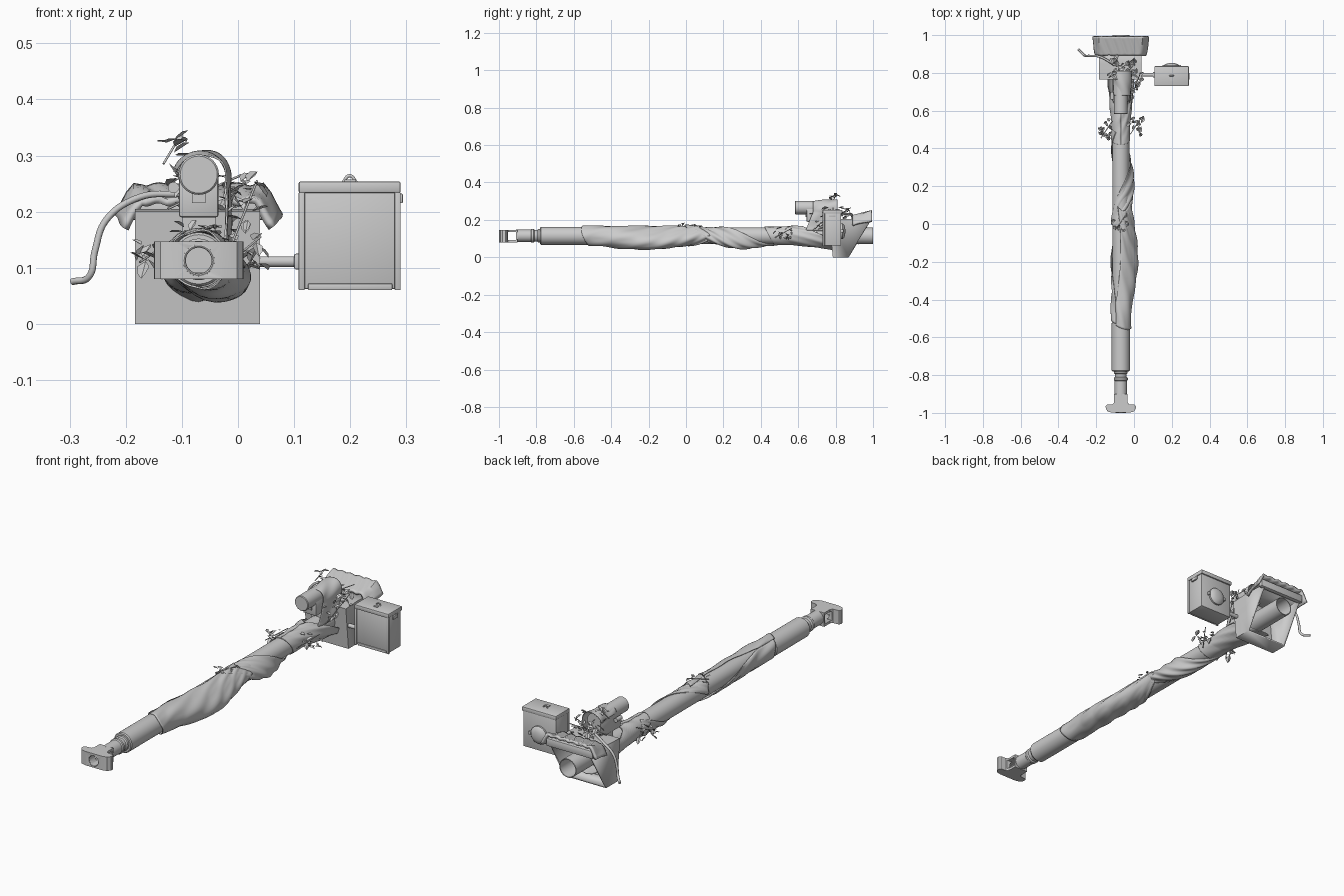
import bpy, bmesh, random
from math import sin, cos, pi, radians
from mathutils import Vector, Matrix

random.seed(4)
if "Cube" in bpy.data.objects:
    bpy.data.objects.remove(bpy.data.objects["Cube"])

CX, CZ = -0.07, 0.115  # barrel axis
grey = bpy.data.materials.new("plain grey")
grey.use_nodes = True
grey.diffuse_color = (0.6, 0.6, 0.6, 1)
grey.node_tree.nodes["Principled BSDF"].inputs["Base Color"].default_value = (0.6, 0.6, 0.6, 1)


def make(name, bm, smooth=35):
    bmesh.ops.recalc_face_normals(bm, faces=bm.faces)
    mesh = bpy.data.meshes.new(name)
    bm.to_mesh(mesh)
    bm.free()
    ob = bpy.data.objects.new(name, mesh)
    bpy.context.collection.objects.link(ob)
    mesh.materials.append(grey)
    if smooth:
        bpy.ops.object.select_all(action='DESELECT')
        ob.select_set(True)
        bpy.context.view_layer.objects.active = ob
        bpy.ops.object.shade_smooth_by_angle(angle=radians(smooth))
    return ob


def turned(name, profile, x=CX, z=CZ, sides=32):
    """Revolve (y, radius) pairs round an axis along y."""
    bm = bmesh.new()
    rings = [[bm.verts.new((x + r * cos(2 * pi * i / sides), y, z + r * sin(2 * pi * i / sides)))
              for i in range(sides)] for y, r in profile]
    for a, b in zip(rings, rings[1:]):
        for i in range(sides):
            j = (i + 1) % sides
            bm.faces.new((a[i], a[j], b[j], b[i]))
    bm.faces.new(rings[0])
    bm.faces.new(rings[-1])
    return make(name, bm)


def box(name, lo, hi, bevel=0.0):
    lo, hi = Vector(lo), Vector(hi)
    bm = bmesh.new()
    bmesh.ops.create_cube(bm, size=1, matrix=Matrix.Translation((lo + hi) / 2) @ Matrix.Diagonal((*(hi - lo), 1)))
    if bevel:
        bmesh.ops.bevel(bm, geom=bm.edges[:], offset=bevel, segments=2, affect='EDGES', profile=0.5)
    return make(name, bm)


def prism(name, points, direction, open_side=None):
    bm = bmesh.new()
    face = bm.faces.new([bm.verts.new(p) for p in points])
    new = bmesh.ops.extrude_face_region(bm, geom=[face])["geom"]
    bmesh.ops.translate(bm, verts=[v for v in new if isinstance(v, bmesh.types.BMVert)], vec=direction)
    if open_side:
        bmesh.ops.recalc_face_normals(bm, faces=bm.faces)
        best = max(bm.faces, key=lambda f: f.normal.dot(Vector(open_side)))
        bmesh.ops.delete(bm, geom=[best], context='FACES_ONLY')
    return make(name, bm)


def cut(ob, cutter):
    mod = ob.modifiers.new("cut", 'BOOLEAN')
    mod.object, mod.solver = cutter, 'EXACT'
    cutter.hide_render = True
    cutter.hide_set(True)


def pipe(name, points, radius, cyclic=False):
    curve = bpy.data.curves.new(name, 'CURVE')
    curve.dimensions, curve.bevel_depth, curve.bevel_resolution = '3D', radius, 3
    curve.use_fill_caps = True
    sp = curve.splines.new('BEZIER')
    sp.bezier_points.add(len(points) - 1)
    sp.use_cyclic_u = cyclic
    for p, co in zip(sp.bezier_points, points):
        p.co = co
        p.handle_left_type = p.handle_right_type = 'AUTO'
    ob = bpy.data.objects.new(name, curve)
    bpy.context.collection.objects.link(ob)
    curve.materials.append(grey)
    return ob


def cloth(name, shape, rows=60, cols=36):
    """Loft a thin sheet; shape(u along, v across) gives a point."""
    bm = bmesh.new()
    g = [[bm.verts.new(shape(i / rows, j / cols)) for j in range(cols + 1)] for i in range(rows + 1)]
    for i in range(rows):
        for j in range(cols):
            bm.faces.new((g[i][j], g[i + 1][j], g[i + 1][j + 1], g[i][j + 1]))
    ob = make(name, bm, 50)
    mod = ob.modifiers.new("thickness", 'SOLIDIFY')
    mod.thickness, mod.offset = 0.003, 1
    return ob


def around(angle, radius, y, x=CX, z=CZ):
    a = radians(angle)
    return (x + radius * cos(a), y, z + radius * sin(a))


# Barrel, front sleeve and stepped neck
turned("barrel", [(-0.55, 0.04), (-0.5, 0.045), (1.0, 0.045), (1.0, 0.041), (0.9, 0.041)])
turned("front_sleeve", [(-0.78, 0.044), (-0.775, 0.048), (-0.525, 0.048), (-0.52, 0.044)])
turned("neck", [(-0.91, 0.033), (-0.83, 0.033), (-0.825, 0.037), (-0.815, 0.037), (-0.81, 0.031),
                (-0.795, 0.031), (-0.79, 0.036), (-0.77, 0.036)])

# Muzzle brake with winged front, side ports and bore
half = [(0.036, -0.9), (0.036, -0.945), (0.045, -0.955), (0.074, -0.957), (0.08, -0.965),
        (0.079, -0.98), (0.068, -0.993), (0.045, -0.999)]
outline = [(CX + x, y, 0.08) for x, y in half] + [(CX - x, y, 0.08) for x, y in reversed(half)]
muzzle = prism("muzzle_brake", outline, (0, 0, 0.067))
cut(muzzle, box("port_cutter", (-0.2, -0.952, 0.092), (0.1, -0.908, 0.136)))
cut(muzzle, turned("bore_cutter", [(-1.1, 0.025), (-0.93, 0.025)], z=0.113))
bev = muzzle.modifiers.new("soft_edges", 'BEVEL')
bev.width, bev.segments = 0.004, 2
bpy.ops.mesh.primitive_torus_add(location=(CX, -0.997, 0.113), rotation=(pi / 2, 0, 0), major_radius=0.026,
                                 minor_radius=0.003, major_segments=32, minor_segments=8)
ring = bpy.context.object
ring.name = "muzzle_ring"
ring.data.materials.append(grey)

# Hollow rear shroud with flared rim
side = [(-0.184, 0.785, 0), (-0.184, 0.87, 0), (-0.184, 0.985, 0.2), (-0.184, 0.85, 0.205), (-0.184, 0.765, 0.2)]
shroud = prism("rear_shroud", side, (0.223, 0, 0), open_side=(0, 0.87, -0.5))
mod = shroud.modifiers.new("walls", 'SOLIDIFY')
mod.thickness, mod.offset = 0.012, -1


# Padded cover over the shroud
def cover(u, v):
    t = 2 * v - 1
    drop = 0.045 * max(0, abs(t) - 0.8) / 0.2
    return (CX + t * (0.125 + 0.015 * u ** 0.5), 0.895 + 0.1 * u,
            0.212 + 0.026 * u - drop + 0.003 * sin(19 * t + 5 * u))


pad = cloth("shroud_cover", cover, 10, 40)
pad.modifiers["thickness"].thickness = 0.012
box("cover_rear_lip", (-0.195, 0.965, 0.185), (0.055, 0.99, 0.225), 0.008)

# Sight tube, mount and fittings
turned("sight_tube", [(0.582, 0.033), (0.585, 0.036), (0.8, 0.036)], z=0.266)
box("sight_block", (-0.105, 0.645, 0.19), (-0.035, 0.8, 0.262), 0.004)
box("sight_plate", (-0.082, 0.64, 0.215), (-0.058, 0.65, 0.232))
box("sight_foot", (-0.1, 0.7, 0.145), (-0.04, 0.82, 0.2))
turned("sight_knob", [(0.66, 0.01), (0.70, 0.01)], x=-0.115, z=0.243, sides=16)
pipe("cable", [(-0.1, 0.84, 0.232), (-0.18, 0.885, 0.224), (-0.235, 0.89, 0.185), (-0.255, 0.89, 0.13),
               (-0.265, 0.895, 0.085), (-0.295, 0.925, 0.075)], 0.006)

# Side case on its arm
arm = pipe("case_arm", [(-0.05, 0.79, 0.111), (0.11, 0.79, 0.111)], 0.01)
box("arm_collar", (0.1, 0.775, 0.097), (0.112, 0.805, 0.125), 0.003)
box("case_body", (0.112, 0.737, 0.062), (0.286, 0.83, 0.235), 0.003)
box("case_lid", (0.108, 0.73, 0.233), (0.29, 0.836, 0.254), 0.004)
for x in (0.108, 0.279):
    box("case_corner_post", (x, 0.731, 0.06), (x + 0.011, 0.742, 0.235), 0.002)
box("case_bottom_rail", (0.125, 0.733, 0.06), (0.275, 0.74, 0.072), 0.002)
box("case_latch", (0.286, 0.765, 0.215), (0.294, 0.8, 0.232), 0.002)
box("case_front_clip", (0.19, 0.76, 0.253), (0.21, 0.775, 0.257))
pipe("case_handle", [(0.187, 0.785, 0.252), (0.199, 0.785, 0.264), (0.211, 0.785, 0.252)], 0.003)
turned("case_dome", [(0.828, 0.042), (0.838, 0.042), (0.846, 0.034), (0.851, 0.018), (0.852, 0.004)],
       x=0.199, z=0.14)
for x in (0.15, 0.24):
    box("dome_tab", (x, 0.828, 0.132), (x + 0.01, 0.842, 0.148), 0.002)


# Cloth wound round the barrel
def front_wrap(u, v):
    y = -0.53 + 0.63 * u
    open_part = max(0, u - 0.2) / 0.8
    a = -60 + 90 * open_part ** 2 + (v - 0.5) * (360 - 205 * open_part)
    sag = sin(pi * min(1, u * 0.95)) ** 2 * sin(pi * v) ** 2
    fold = 0.004 * sin(14 * v + 9 * u) * sin(pi * v) + 0.0025 * sin(31 * v - 22 * u)
    x, y, z = around(a, 0.05 + max(-0.002, fold), y)
    return (x + 0.042 * sag, y + 0.03 * sin(6 * v), z - 0.026 * sag)


def middle_wrap(u, v):
    a = 120 - 300 * u + (v - 0.5) * (150 - 30 * u)
    sag = sin(pi * u) ** 2 * sin(pi * v)
    x, y, z = around(a, 0.05 + 0.003 * sin(22 * v + 8 * u), -0.02 + 0.53 * u + 0.05 * (v - 0.5))
    return (x + 0.022 * sag, y, z - 0.026 * sag)


def rear_wrap(u, v):
    a = 90 + 360 * v
    grow = 0.024 * max(0, u - 0.25) * (1 - 0.8 * sin(radians(a)))
    fold = 0.004 * u * sin(6 * radians(a) + 14 * u)
    low = 0.5 - 0.5 * sin(radians(a))
    return around(a, 0.049 + grow + max(-0.001, fold), 0.42 + (0.19 + 0.2 * low) * u + 0.05 * low)


cloth("front_wrap", front_wrap)
cloth("middle_wrap", middle_wrap)
cloth("rear_wrap", rear_wrap)


# Cloth thrown over the sight
def sight_drape(u, v):
    a = 165 - 185 * min(1, v / 0.7)
    hang = max(0, v - 0.7) / 0.3
    x, y, z = around(a, 0.042 + 0.008 * u + 0.002 * sin(17 * v + 7 * u), 0.68 + 0.13 * u, -0.063, 0.258)
    return (x + 0.004 * sin(9 * u) * hang, y - 0.04 * hang, z - 0.1 * hang)


cloth("sight_drape", sight_drape, 20, 40)


# Sprigs of leaves
def sprig(name, centre, spread, count, size):
    bm = bmesh.new()
    for _ in range(count):
        d = Vector([random.uniform(-1, 1) for _ in range(3)])
        base = Vector(centre) + Vector([d[i] * spread[i] for i in range(3)])
        rot = Matrix.Rotation(random.uniform(0, 2 * pi), 4, 'Z') @ Matrix.Rotation(random.uniform(-1, 1), 4, 'Y')
        s = size * random.uniform(0.7, 1.2)
        shape = [(0, 0, 0), (0.4, 0.28, 0.08), (0.8, 0.2, 0.05), (1, 0, -0.1), (0.8, -0.2, 0.05), (0.4, -0.28, 0.08)]
        p = [bm.verts.new(base + rot @ (Vector(c) * s)) for c in shape]
        for q in ((0, 1, 2, 3), (0, 3, 4, 5)):
            bm.faces.new([p[k] for k in q])
    make(name, bm, 0)
    pipe(name + "_stem", [Vector(centre) - Vector(spread), centre, Vector(centre) + Vector(spread)], 0.002)


sprig("top_sprig", (-0.07, 0.01, 0.168), (0.03, 0.04, 0.008), 12, 0.03)
sprig("right_sprig", (-0.145, 0.5, 0.13), (0.03, 0.045, 0.02), 15, 0.034)
sprig("left_sprig", (0.01, 0.52, 0.13), (0.03, 0.045, 0.025), 15, 0.034)
sprig("sight_sprig", (-0.118, 0.79, 0.31), (0.015, 0.015, 0.025), 9, 0.034)
sprig("shroud_sprig", (-0.06, 0.83, 0.235), (0.065, 0.05, 0.03), 32, 0.036)
sprig("drape_sprig", (0.012, 0.74, 0.2), (0.022, 0.06, 0.055), 22, 0.032)
